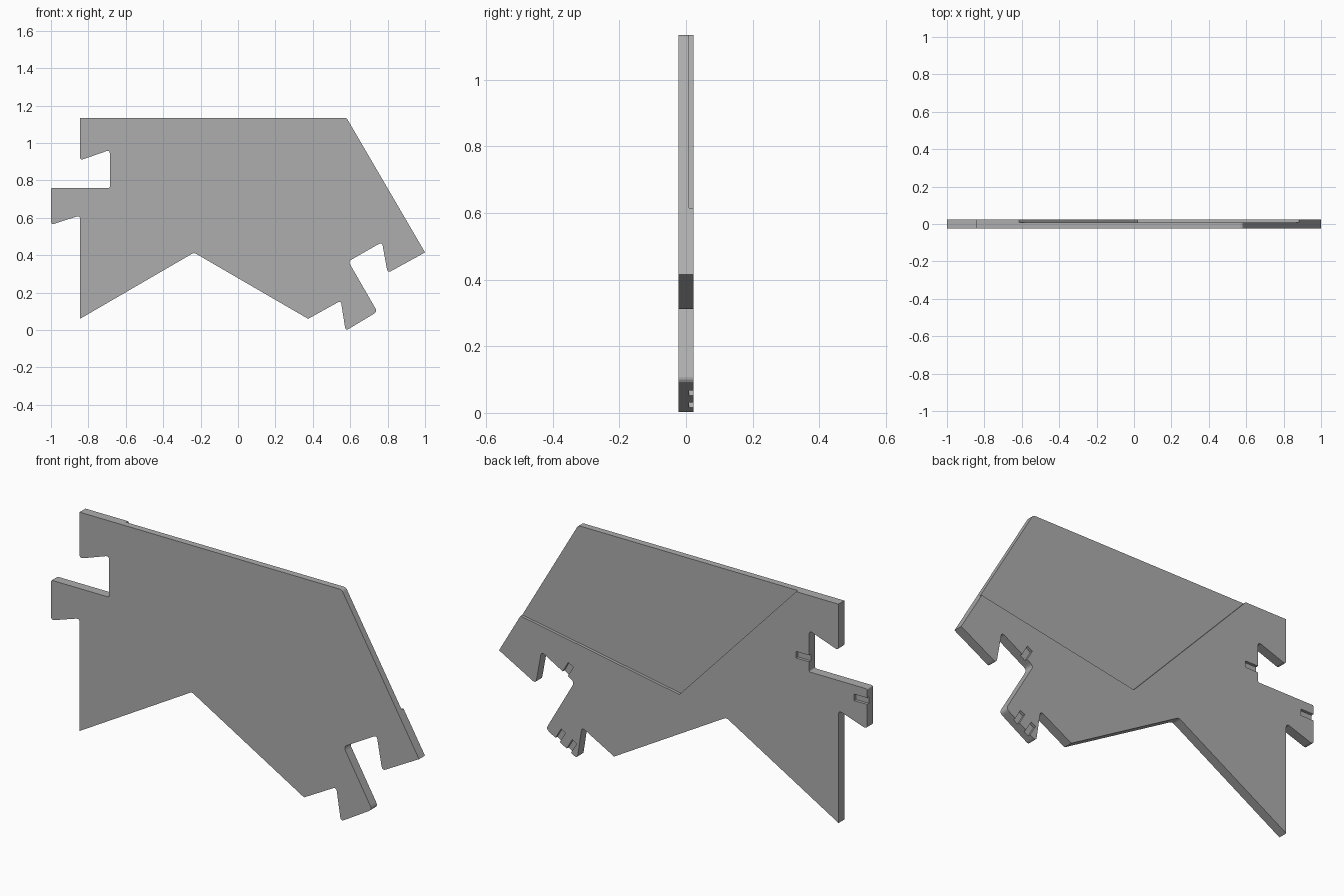
import bpy
import bmesh
from mathutils import Vector

if "Cube" in bpy.data.objects:
    bpy.data.objects.remove(bpy.data.objects["Cube"])

HALF = 0.023       # half thickness of the plate
FLOOR = 0.009      # depth level of the pockets cut into the back

grey = bpy.data.materials.new("plain_grey")
grey.use_nodes = True
colour = (0.42, 0.42, 0.42, 1)
grey.diffuse_color = colour
grey.node_tree.nodes["Principled BSDF"].inputs["Base Color"].default_value = colour


def rounded(points, steps=4):
    """Replace each (x, z, radius) corner with a small curve."""
    out = []
    for i, (x, z, r) in enumerate(points):
        p = Vector((x, z))
        if not r:
            out.append(p)
            continue
        before = Vector(points[i - 1][:2])
        after = Vector(points[(i + 1) % len(points)][:2])
        a = p + (before - p).normalized() * r
        b = p + (after - p).normalized() * r
        for k in range(steps + 1):
            t = k / steps
            out.append(a * (1 - t) ** 2 + p * 2 * t * (1 - t) + b * t * t)
    return out


def add_prism(bm, outline, y0, y1):
    """Extrude an x-z outline from y0 to y1."""
    face = bm.faces.new([bm.verts.new((p[0], y0, p[1])) for p in outline])
    moved = bmesh.ops.extrude_face_region(bm, geom=[face], use_keep_orig=True)
    verts = [g for g in moved["geom"] if isinstance(g, bmesh.types.BMVert)]
    bmesh.ops.translate(bm, verts=verts, vec=(0, y1 - y0, 0))


def make_object(name, bm):
    bmesh.ops.recalc_face_normals(bm, faces=bm.faces)
    mesh = bpy.data.meshes.new(name)
    bm.to_mesh(mesh)
    bm.free()
    mesh.materials.append(grey)
    ob = bpy.data.objects.new(name, mesh)
    bpy.context.collection.objects.link(ob)
    return ob


# Plate outline with a hooked joint on each side
R = 0.02
outline = [
    (-0.845, 1.135, 0), (0.58, 1.135, 0.012), (1.0, 0.415, 0),
    (0.80, 0.305, R), (0.77, 0.47, R), (0.59, 0.367, R),
    (0.745, 0.098, R), (0.575, -0.004, R), (0.55, 0.157, R),
    (0.375, 0.06, 0), (-0.235, 0.414, 0.012), (-0.845, 0.06, 0),
    (-0.845, 0.613, R), (-1.0, 0.562, R), (-1.0, 0.76, 0.008),
    (-0.685, 0.76, 0.008), (-0.685, 0.963, R), (-0.845, 0.907, R),
]
bm = bmesh.new()
add_prism(bm, rounded(outline), -HALF, HALF)
plate = make_object("hooked_plate", bm)

# Large shallow pocket on the back, open at the top and the sloping edge
bm = bmesh.new()
pocket = [(-0.71, 1.236), (0.02, 0.46), (1.14, 0.661), (1.14, 1.236)]
add_prism(bm, pocket, FLOOR, 0.05)


# Small slots on the back running inwards from the joint edges
def add_slot(x, z, direction, length=0.07, width=0.032):
    d = Vector(direction).normalized()
    side = Vector((-d.y, d.x)) * width / 2
    start = Vector((x, z)) - d * 0.03
    end = Vector((x, z)) + d * length
    add_prism(bm, [start - side, end - side, end + side, start + side], FLOOR, 0.05)


right = (1, 0)
slant = (-0.5, 0.866)
add_slot(-0.685, 0.825, right)
add_slot(-1.0, 0.70, right)
add_slot(0.64, 0.396, slant, 0.06)
for x, z in ((0.681, 0.06), (0.62, 0.024)):
    add_slot(x, z, slant, 0.06, 0.028)
cutter = make_object("pocket_cutter", bm)
cutter.hide_render = True

# Cut the pockets, then drop the helper
cut = plate.modifiers.new("pockets", "BOOLEAN")
cut.operation = "DIFFERENCE"
cut.solver = "EXACT"
cut.object = cutter
bpy.context.view_layer.objects.active = plate
bpy.ops.object.modifier_apply(modifier=cut.name)
bpy.data.objects.remove(cutter)
